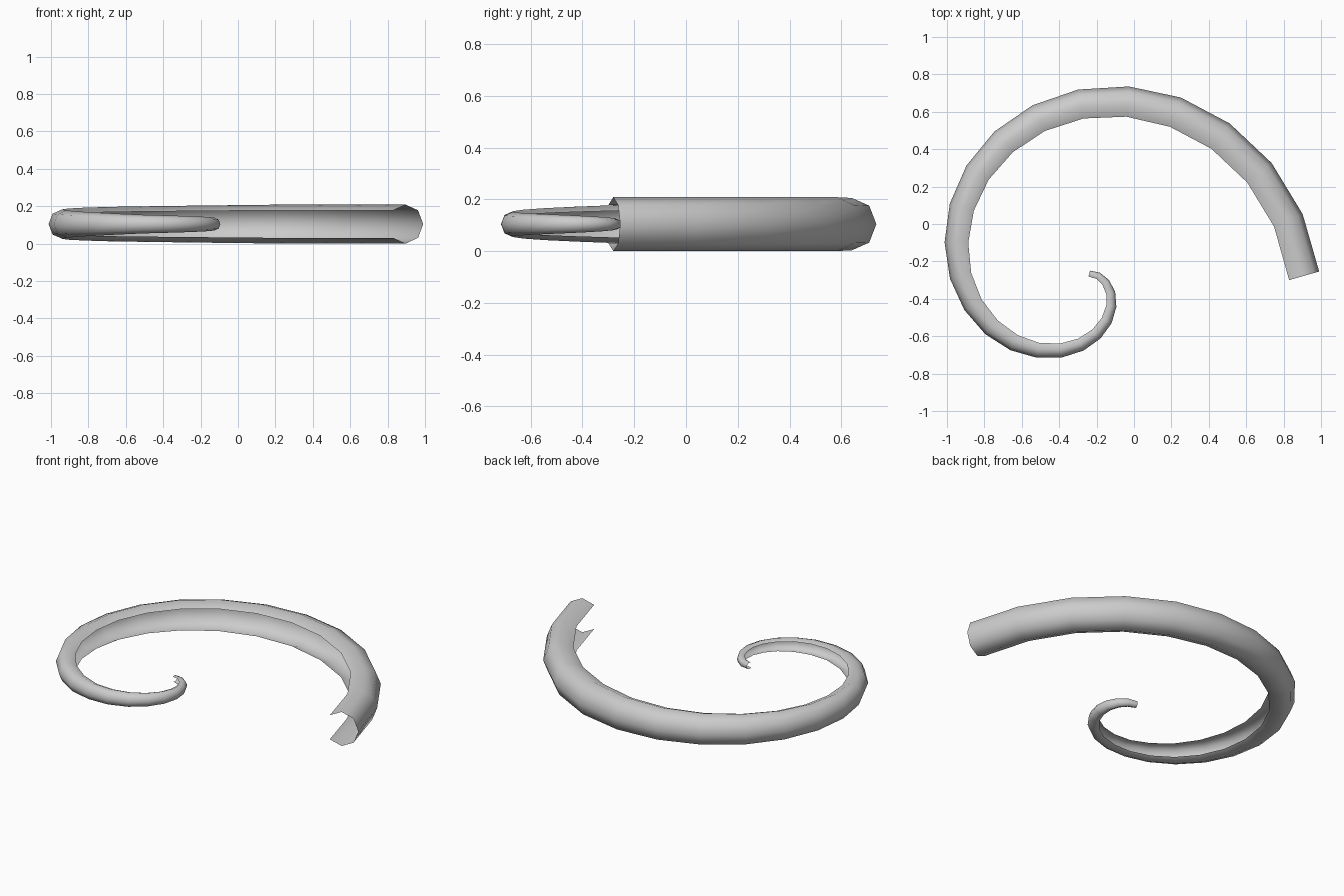
import bpy, bmesh, math
from mathutils import Vector

if "Cube" in bpy.data.objects:
    bpy.data.objects.remove(bpy.data.objects["Cube"])

STEPS = 26                            # rings, 15 degrees apart
CENTRE = Vector((-0.284, -0.277, 0.104))
UP = Vector((0, 0, 1))
TAPER = [(0, .104), (4, .104), (8, .092), (11, .079), (16, .050), (21, .034), (25, .020)]


def path(i):
    """Point on the flat inward-winding spiral."""
    a = math.radians(15 * i)
    r = 1.194 - 0.0459 * i
    return CENTRE + Vector((math.cos(a), math.sin(a), 0)) * r


def radius(i):
    for (i0, r0), (i1, r1) in zip(TAPER, TAPER[1:]):
        if i <= i1:
            return r0 + (r1 - r0) * (i - i0) / (i1 - i0)


# Spiral channel: octagonal section with the inward-facing corner left open
bm = bmesh.new()
rings = []
for i in range(STEPS):
    before = path(max(i - 1, 0))
    after = path(min(i + 1, STEPS - 1))
    here = path(i)
    d_in = (here - before).normalized() if i else Vector()
    d_out = (after - here).normalized() if i < STEPS - 1 else Vector()
    tangent = (d_in + d_out).normalized()
    outward = tangent.cross(UP)
    r = radius(i)
    ring = []
    for k in range(-3, 4):
        t = math.radians(45 * k)
        ring.append(bm.verts.new(here + outward * (0.94 * r * (math.cos(t) - 0.147))
                                 + UP * (r * math.sin(t))))
    rings.append(ring)

for a, b in zip(rings, rings[1:]):
    for k in range(6):
        f = bm.faces.new((a[k], b[k], b[k + 1], a[k + 1]))
        f.smooth = True
bmesh.ops.recalc_face_normals(bm, faces=bm.faces)
# Normals face the outside of the curl
bm.faces.ensure_lookup_table()
f = bm.faces[2]
if f.normal.dot(f.calc_center_median() - path(0.5)) < 0:
    bmesh.ops.reverse_faces(bm, faces=bm.faces)

mesh = bpy.data.meshes.new("spiral_channel")
bm.to_mesh(mesh)
bm.free()
obj = bpy.data.objects.new("spiral_channel", mesh)
bpy.context.collection.objects.link(obj)
